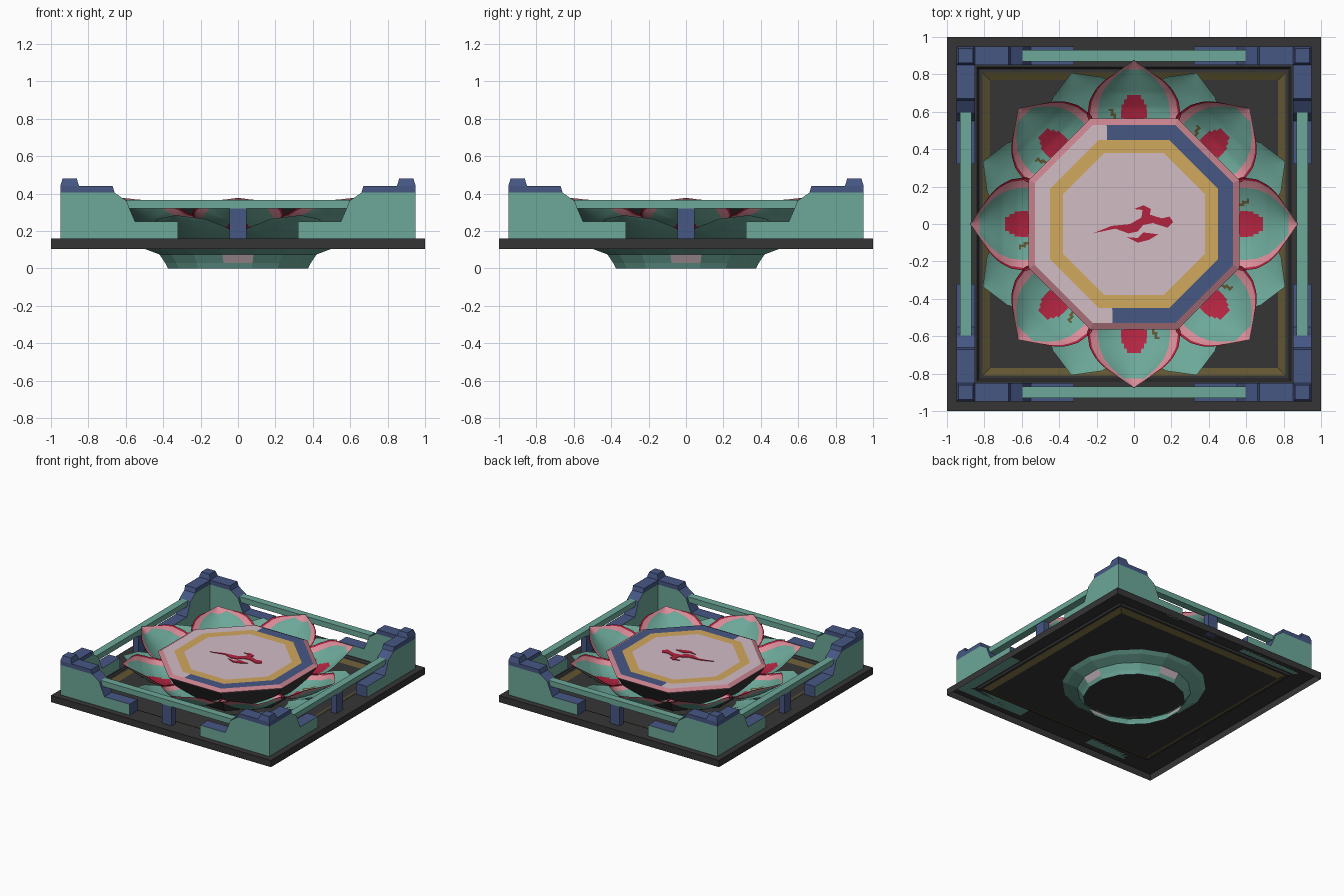
import bpy, bmesh, math
from mathutils import Matrix

if "Cube" in bpy.data.objects:
    bpy.data.objects.remove(bpy.data.objects["Cube"])

def srgb(r, g, b):
    return tuple((c / 255 / 12.92) if c < 10 else ((c / 255 + .055) / 1.055) ** 2.4 for c in (r, g, b)) + (1,)

COL = {"teal": (108, 168, 153), "navy": (70, 87, 132), "charcoal": (54, 53, 53), "olive": (98, 86, 50),
       "pale_pink": (210, 188, 197), "rose": (199, 130, 141), "petal_pink": (220, 142, 154),
       "red": (178, 36, 64), "gold": (209, 168, 94)}
MATS = {}
for n, c in COL.items():
    MATS[n] = bpy.data.materials.new(n)
    MATS[n].diffuse_color = srgb(*c)
IDX = {n: i for i, n in enumerate(COL)}

def finish(bm, name, recalc=True):
    if recalc:
        bmesh.ops.recalc_face_normals(bm, faces=bm.faces)
    me = bpy.data.meshes.new(name)
    bm.to_mesh(me)
    bm.free()
    for m in MATS.values():
        me.materials.append(m)
    ob = bpy.data.objects.new(name, me)
    bpy.context.collection.objects.link(ob)
    return ob

def rings(n, profile, colours, cap=None):
    """n-sided rings from (apothem, z) pairs, one colour per band, optional end cap."""
    bm = bmesh.new()
    loops = []
    for a, z in profile:
        r = a / math.cos(math.pi / n)
        loops.append([bm.verts.new((r * math.cos((i + .5) * math.tau / n),
                                    r * math.sin((i + .5) * math.tau / n), z)) for i in range(n)])
    for k, col in enumerate(colours):
        for i in range(n):
            j = (i + 1) % n
            bm.faces.new((loops[k][i], loops[k][j], loops[k + 1][j], loops[k + 1][i])).material_index = IDX[col]
    if cap:
        bm.faces.new(loops[-1]).material_index = IDX[cap]
    return bm

def lerp(pts, x):
    for (a, b), (c, d) in zip(pts, pts[1:]):
        if x <= c:
            return b + (d - b) * (x - a) / (c - a)
    return pts[-1][1]

# square tray, open underneath, with an olive inner border
bm = rings(4, [(1, .105), (1, .16), (.84, .16), (.83, .145), (.81, .145), (.77, .125)],
           ["charcoal"] * 4 + ["olive"], "charcoal")
finish(bm, "base_tray", True)

# sixteen-sided foot of the flower bowl, with faint pink patches
bm = rings(16, [(.375, 0), (.39, .03), (.42, .075), (.50, .105), (.57, .15)], ["teal"] * 4)
for f in bm.faces:
    c = f.calc_center_median()
    if .04 < c.z < .07 and math.cos(4 * math.atan2(c.y, c.x)) > .5:
        f.material_index = IDX["pale_pink"]
finish(bm, "bowl_foot")

# octagonal top with rings of colour
bm = rings(8, [(.43, .13), (.555, .335), (.565, .345), (.53, .362), (.45, .362), (.38, .362)],
           ["charcoal", "rose", "rose", "pale_pink", "gold"], "pale_pink")
bmesh.ops.bisect_plane(bm, geom=bm.verts[:] + bm.edges[:] + bm.faces[:],
                       plane_co=(-.13, 0, 0), plane_no=(1, .03, 0))
for f in bm.faces:
    c = f.calc_center_median()
    far = max(max(abs(v.co.x), abs(v.co.y), (abs(v.co.x) + abs(v.co.y)) * .7071) for v in f.verts)
    if f.material_index == IDX["pale_pink"] and far > .5 and c.x > -.13:
        f.material_index = IDX["navy"]
finish(bm, "octagon_top")

# flame ornament on the top
for name, pts in (("flame_upper", [(-.22, -.05), (-.12, -.01), (-.02, 0), (.04, .035), (.045, .075), (0, .08),
                                   (.05, .1), (.09, .08), (.085, .05), (.15, .03), (.19, .04), (.21, .01),
                                   (.18, -.02), (.1, .005), (.05, -.005), (.02, -.04), (-.03, -.05), (-.1, -.025)]),
                  ("flame_lower", [(-.04, -.07), (.02, -.075), (.05, -.045), (.13, -.055), (.08, -.085), (.02, -.1)])):
    bm = bmesh.new()
    f = bm.faces.new([bm.verts.new((x, y, .362)) for x, y in pts])
    top = bmesh.ops.extrude_face_region(bm, geom=[f])["geom"]
    for v in top:
        if isinstance(v, bmesh.types.BMVert):
            v.co.z = .366
    for f in bm.faces:
        f.material_index = IDX["red"]
    finish(bm, name)

# petals: cupped sheets described by half width and height along their length
def petal(name, angle, width, height, cup, paint, n=36):
    bm = bmesh.new()
    u0, u1 = width[0][0], width[-1][0]
    grid = []
    for i in range(n + 1):
        u = u0 + (u1 - u0) * i / n
        w = max(lerp(width, u), .001)
        row = []
        for j in range(n + 1):
            t = 2 * j / n - 1
            row.append(bm.verts.new((u, w * t, lerp(height, u) + cup * t * t * min(1, w / .2))))
        grid.append(row)
    for i in range(n):
        for j in range(n):
            f = bm.faces.new((grid[i][j], grid[i + 1][j], grid[i + 1][j + 1], grid[i][j + 1]))
            c = f.calc_center_median()
            f.material_index = IDX[paint(c.x, c.y, abs(2 * (j + .5) / n - 1))]
            f.smooth = True
    bm.transform(Matrix.Rotation(angle, 4, 'Z'))
    finish(bm, name, False)

def inner_paint(u, v, t):
    if .5 < u < .69 and abs(v) < lerp([(.5, .045), (.58, .065), (.64, .06), (.69, .03)], u):
        return "red"
    if .53 < u < .61 and abs(v - .09 - (u - .53) * .4) < .009:
        return "olive"
    if t > .93 and u < .8:
        return "red"
    return "petal_pink" if t > .8 or u > .825 else "teal"

INNER_W = [(.43, .17), (.5, .22), (.58, .25), (.66, .238), (.72, .205), (.77, .155), (.81, .095), (.845, .045), (.875, 0)]
INNER_Z = [(.43, .19), (.55, .195), (.62, .21), (.70, .25), (.78, .305), (.83, .34), (.875, .377)]
OUTER_W = [(.43, .17), (.55, .23), (.66, .23), (.74, .18), (.79, .145), (.875, 0)]
OUTER_Z = [(.43, .09), (.55, .135), (.65, .165), (.75, .21), (.875, .285)]
for k in range(8):
    petal(f"inner_petal_{k}", k * math.pi / 4, INNER_W, INNER_Z, .085, inner_paint)
    petal(f"outer_petal_{k}", (k + .5) * math.pi / 4, OUTER_W, OUTER_Z, .04, lambda u, v, t: "teal", 16)

# fence: mitred corner arms, caps, rails and middle posts, repeated round the four sides
def arm(name, profile, side, mirror, body):
    bm = bmesh.new()
    loops = []
    for y in (-.95, -.85):
        loops.append([bm.verts.new((y if x == -.95 else x, y, z)) for x, z in profile])
    bm.faces.new(loops[0])
    bm.faces.new(loops[1][::-1])
    n = len(profile)
    for i in range(1, n):          # the mitred end (edge 0) stays open
        j = (i + 1) % n
        bm.faces.new((loops[0][i], loops[1][i], loops[1][j], loops[0][j]))
    bmesh.ops.recalc_face_normals(bm, faces=bm.faces)
    for f in bm.faces:
        f.normal_update()
        f.material_index = IDX["navy" if f.normal.z > .3 or f.normal.x > .5 else body]
    if mirror:
        bm.transform(Matrix.Scale(-1, 4, (1, 0, 0)))
    bm.transform(Matrix.Rotation(side * math.pi / 2, 4, 'Z'))
    finish(bm, name)

def box(name, x0, x1, y0, y1, z0, z1, col, side, taper=0):
    bm = bmesh.new()
    bmesh.ops.create_cube(bm, size=1)
    for v in bm.verts:
        t = taper if v.co.z > 0 else 0
        v.co = (x1 - t if v.co.x > 0 else x0 + t, y1 - t if v.co.y > 0 else y0 + t, z1 if v.co.z > 0 else z0)
    for f in bm.faces:
        f.material_index = IDX[col]
    bm.transform(Matrix.Rotation(side * math.pi / 2, 4, 'Z'))
    finish(bm, name)

ARM = [(-.95, .16), (-.95, .405), (-.66, .405), (-.595, .36), (-.58, .32), (-.55, .25), (-.32, .25), (-.32, .16)]
CAP = [(-.95, .405), (-.95, .44), (-.67, .44), (-.66, .405)]
for s in range(4):
    for m in (0, 1):
        arm(f"corner_arm_{s}{m}", ARM, s, m, "teal")
        arm(f"corner_cap_{s}{m}", CAP, s, m, "navy")
    box(f"corner_knob_{s}", -.95, -.85, -.95, -.85, .44, .48, "navy", s, .012)
    box(f"rail_{s}", -.595, .595, -.93, -.87, .32, .365, "teal", s)
    box(f"middle_post_{s}", -.045, .045, -.925, -.875, .16, .32, "navy", s)

for m in bpy.data.materials:
    if m.users and not m.is_grease_pencil:
        m.use_nodes = True
        m.node_tree.nodes["Principled BSDF"].inputs["Base Color"].default_value = m.diffuse_color
